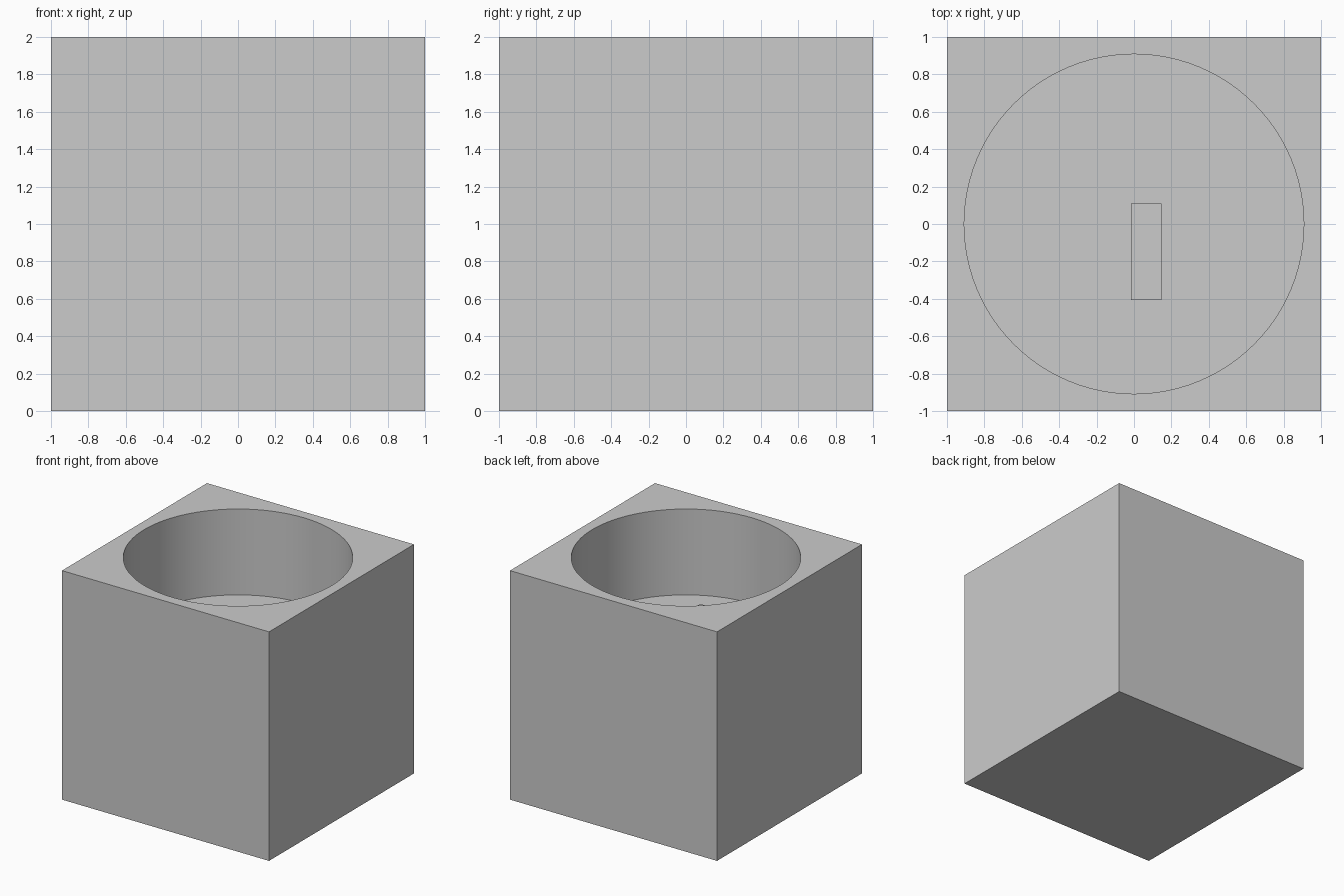
import bpy
import bmesh
import math

default = bpy.data.objects.get("Cube")
if default:
    bpy.data.objects.remove(default, do_unlink=True)

RADIUS, FLOOR, SEGMENTS = 0.908, 1.25, 96

# Single plain grey
grey = bpy.data.materials.new("light_grey")
grey.use_nodes = True
colour = (0.6, 0.6, 0.6, 1.0)
grey.diffuse_color = colour
grey.node_tree.nodes["Principled BSDF"].inputs["Base Color"].default_value = colour


def finish(bm, name):
    bmesh.ops.recalc_face_normals(bm, faces=bm.faces)
    mesh = bpy.data.meshes.new(name)
    bm.to_mesh(mesh)
    bm.free()
    mesh.materials.append(grey)
    obj = bpy.data.objects.new(name, mesh)
    bpy.context.collection.objects.link(obj)
    return obj


def add_box(bm, x0, x1, y0, y1, z0, z1):
    verts = bmesh.ops.create_cube(bm, size=1)["verts"]
    bmesh.ops.scale(bm, verts=verts, vec=(x1 - x0, y1 - y0, z1 - z0))
    bmesh.ops.translate(bm, verts=verts,
                        vec=((x0 + x1) / 2, (y0 + y1) / 2, (z0 + z1) / 2))


# Cube block with its top face replaced by a rim around a round well
bm = bmesh.new()
add_box(bm, -1, 1, -1, 1, 0, 2)
bm.faces.ensure_lookup_table()
top = max(bm.faces, key=lambda f: f.calc_center_median().z)
corners = sorted(top.verts, key=lambda v: math.atan2(v.co.y, v.co.x) % math.tau)
bmesh.ops.delete(bm, geom=[top], context="FACES_ONLY")


def ring(z):
    return [bm.verts.new((RADIUS * math.cos(math.tau * i / SEGMENTS),
                          RADIUS * math.sin(math.tau * i / SEGMENTS), z))
            for i in range(SEGMENTS)]


rim, base = ring(2), ring(FLOOR)
quarter = SEGMENTS // 4
for k in range(4):
    # Fan from each corner to its quarter of the rim, then a bridging triangle
    arc = [rim[(k * quarter + i) % SEGMENTS] for i in range(quarter + 1)]
    for a, b in zip(arc, arc[1:]):
        bm.faces.new((corners[k], b, a))
    bm.faces.new((corners[k], corners[(k + 1) % 4], arc[-1]))
for i in range(SEGMENTS):
    j = (i + 1) % SEGMENTS
    bm.faces.new((rim[i], rim[j], base[j], base[i])).smooth = True
bm.faces.new(base)
block = finish(bm, "hollowed_block")
bpy.ops.object.select_all(action="DESELECT")
block.select_set(True)
bpy.context.view_layer.objects.active = block
bpy.ops.object.shade_smooth_by_angle(angle=math.radians(30))

# Small bar lying on the floor of the well
bm = bmesh.new()
add_box(bm, -0.015, 0.147, -0.405, 0.11, FLOOR, FLOOR + 0.15)
finish(bm, "floor_bar")
